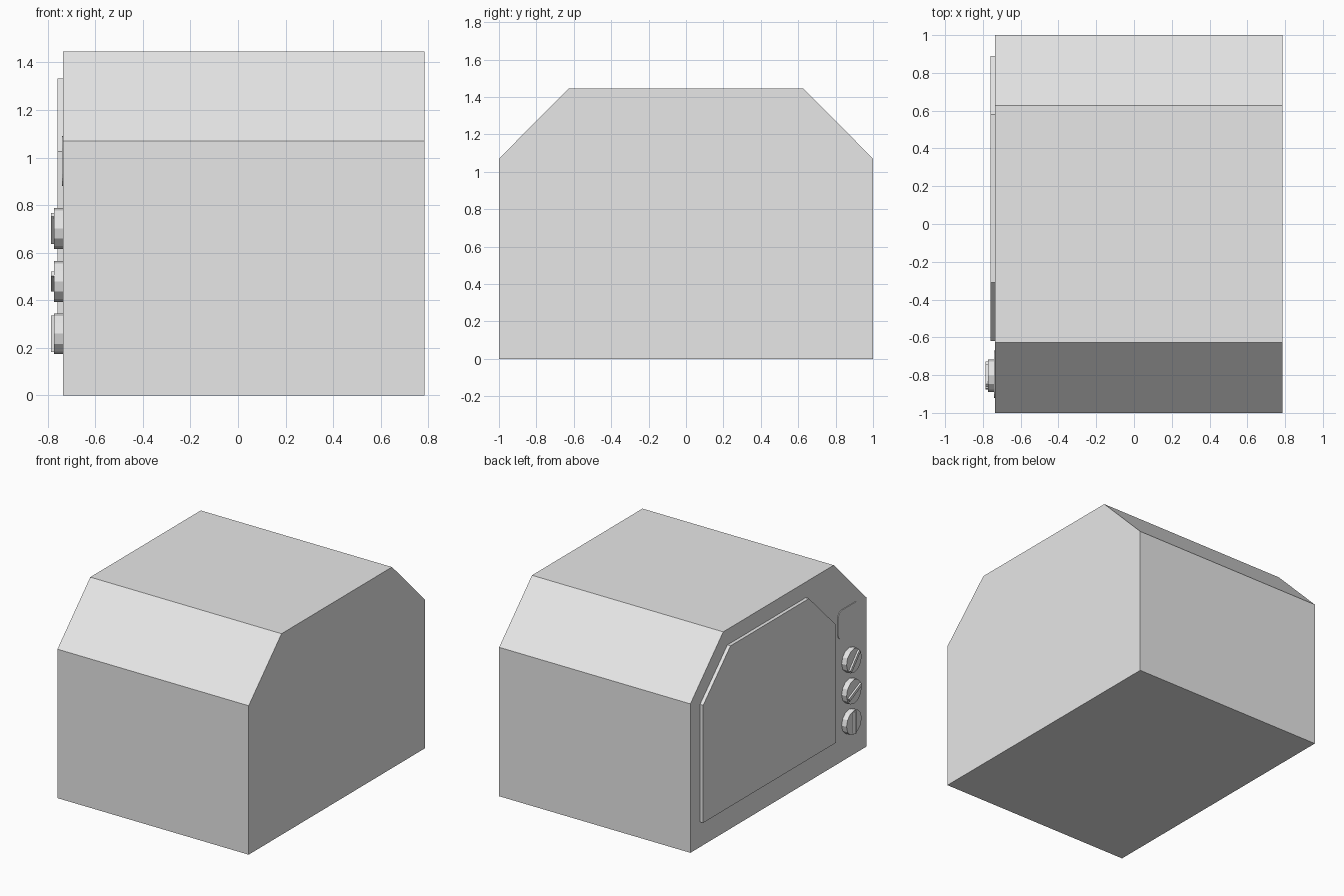
import bpy, bmesh
from math import sin, cos, pi, radians

cube = bpy.data.objects.get("Cube")
if cube:
    bpy.data.objects.remove(cube, do_unlink=True)

GREY = (0.8, 0.8, 0.8, 1)
mat = bpy.data.materials.new("light grey")
mat.use_nodes = True
mat.diffuse_color = GREY
mat.node_tree.nodes["Principled BSDF"].inputs["Base Color"].default_value = GREY


def prism(name, profile, x_in, x_out):
    """Extrude a (y, z) outline along x."""
    bm = bmesh.new()
    face = bm.faces.new([bm.verts.new((x_in, y, z)) for y, z in profile])
    ext = bmesh.ops.extrude_face_region(bm, geom=[face])
    verts = [v for v in ext["geom"] if isinstance(v, bmesh.types.BMVert)]
    bmesh.ops.translate(bm, verts=verts, vec=(x_out - x_in, 0, 0))
    bmesh.ops.recalc_face_normals(bm, faces=bm.faces)
    mesh = bpy.data.meshes.new(name)
    bm.to_mesh(mesh)
    bm.free()
    mesh.materials.append(mat)
    obj = bpy.data.objects.new(name, mesh)
    bpy.context.collection.objects.link(obj)
    return obj


def gable(cy, half, half_top, z0, z_shoulder, z_top):
    """Box outline with both upper corners cut off."""
    return [(cy - half, z0), (cy + half, z0), (cy + half, z_shoulder),
            (cy + half_top, z_top), (cy - half_top, z_top), (cy - half, z_shoulder)]


def rounded_rect(cy, cz, hy, hz, r, steps=5):
    pts = []
    for q, (sy, sz) in enumerate([(1, 1), (-1, 1), (-1, -1), (1, -1)]):
        for i in range(steps + 1):
            a = (q + i / steps) * pi / 2
            pts.append((cy + sy * (hy - r) + r * cos(a), cz + sz * (hz - r) + r * sin(a)))
    return pts


SIDE = -0.735  # face carrying the door and controls

# Cabinet and door
prism("cabinet", gable(0, 1, 0.627, 0, 1.07, 1.445), 0.785, SIDE)
prism("door", gable(0.135, 0.755, 0.445, 0.18, 1.025, 1.333), SIDE, -0.76)

# Display plate with rounded corners
prism("display", rounded_rect(-0.795, 0.985, 0.125, 0.105, 0.05), SIDE, -0.74)

# Control knobs, each with a turned grip bar
KNOB_Y, R = -0.803, 0.086
for name, z, tilt in (("lower", 0.259, 90), ("middle", 0.479, 25), ("upper", 0.702, 48)):
    ring = [(KNOB_Y + R * cos(i * pi / 6), z + R * sin(i * pi / 6)) for i in range(12)]
    prism(name + "_knob", ring, SIDE, -0.774)
    c, s = cos(radians(tilt)), sin(radians(tilt))
    bar = [(KNOB_Y - u * c + v * s, z + u * s + v * c)
           for u, v in ((-0.077, -0.011), (0.077, -0.011), (0.077, 0.011), (-0.077, 0.011))]
    prism(name + "_knob_grip", bar, -0.774, -0.787)
